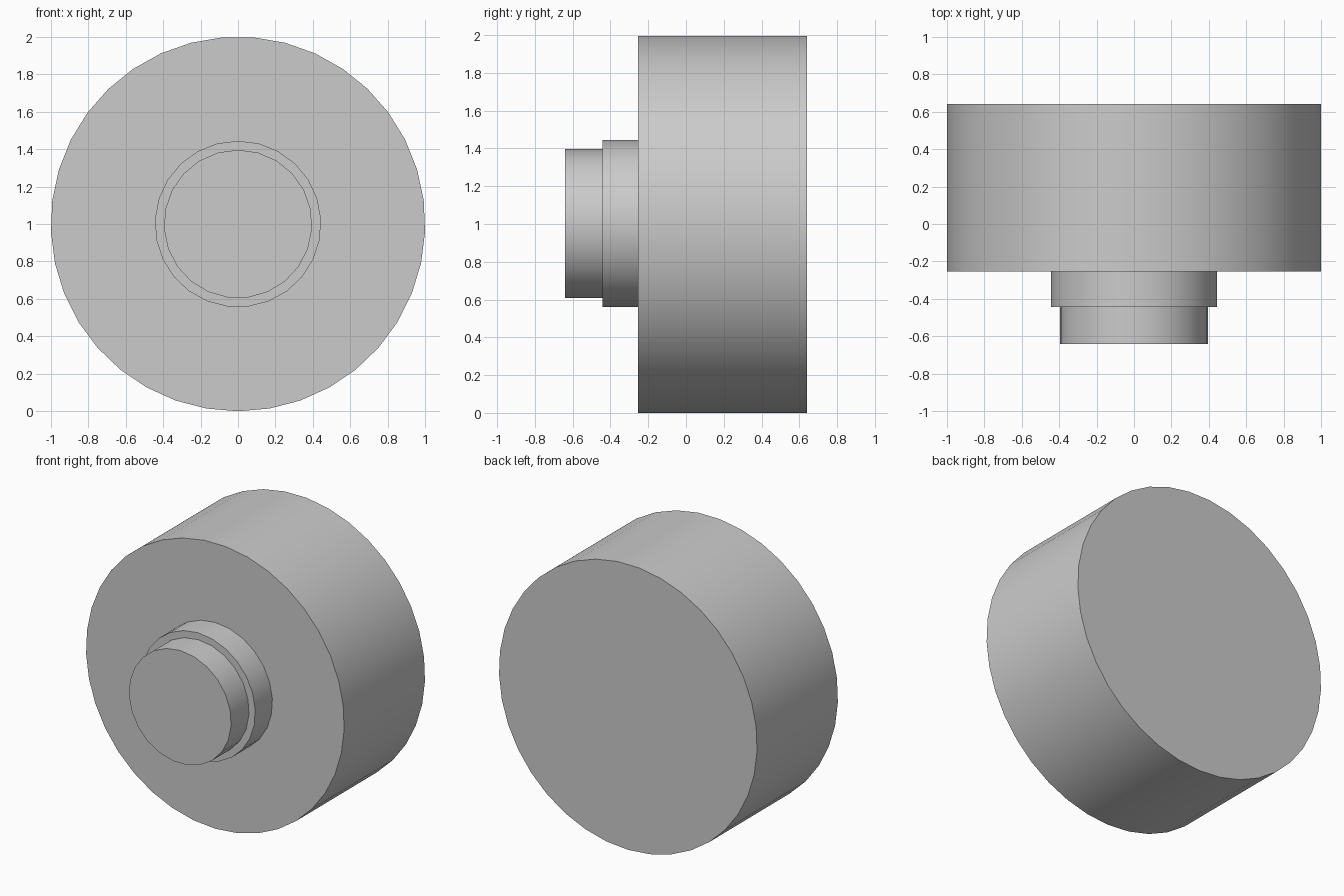
import bpy
import bmesh
import math

cube = bpy.data.objects.get("Cube")
if cube:
    bpy.data.objects.remove(cube, do_unlink=True)

# One plain grey for the whole model
grey = bpy.data.materials.new("plain_grey")
grey.use_nodes = True
colour = (0.6, 0.6, 0.6, 1.0)
grey.diffuse_color = colour
grey.node_tree.nodes["Principled BSDF"].inputs["Base Color"].default_value = colour


def disc(name, radius, front, back, sides, start):
    """Capped cylinder along y; start is the angle of its first corner."""
    bm = bmesh.new()
    ring = []
    for i in range(sides):
        a = start + 2 * math.pi * i / sides
        ring.append(bm.verts.new((radius * math.cos(a), front, 1 + radius * math.sin(a))))
    cap = bm.faces.new(ring)
    extruded = bmesh.ops.extrude_face_region(bm, geom=[cap], use_keep_orig=True)
    moved = [v for v in extruded["geom"] if isinstance(v, bmesh.types.BMVert)]
    bmesh.ops.translate(bm, verts=moved, vec=(0, back - front, 0))
    bmesh.ops.recalc_face_normals(bm, faces=bm.faces)
    mesh = bpy.data.meshes.new(name)
    bm.to_mesh(mesh)
    bm.free()
    mesh.materials.append(grey)
    obj = bpy.data.objects.new(name, mesh)
    bpy.context.collection.objects.link(obj)
    bpy.ops.object.select_all(action="DESELECT")
    obj.select_set(True)
    bpy.context.view_layer.objects.active = obj
    bpy.ops.object.shade_smooth_by_angle(angle=math.radians(30))
    return obj


# Wide drum, then the two smaller steps on its front
disc("main_drum", 1.0, -0.253, 0.641, 37, -math.pi / 2)
disc("collar", 0.444, -0.443, -0.253, 25, math.pi / 2)
disc("front_boss", 0.396, -0.641, -0.443, 23, math.pi / 2)
